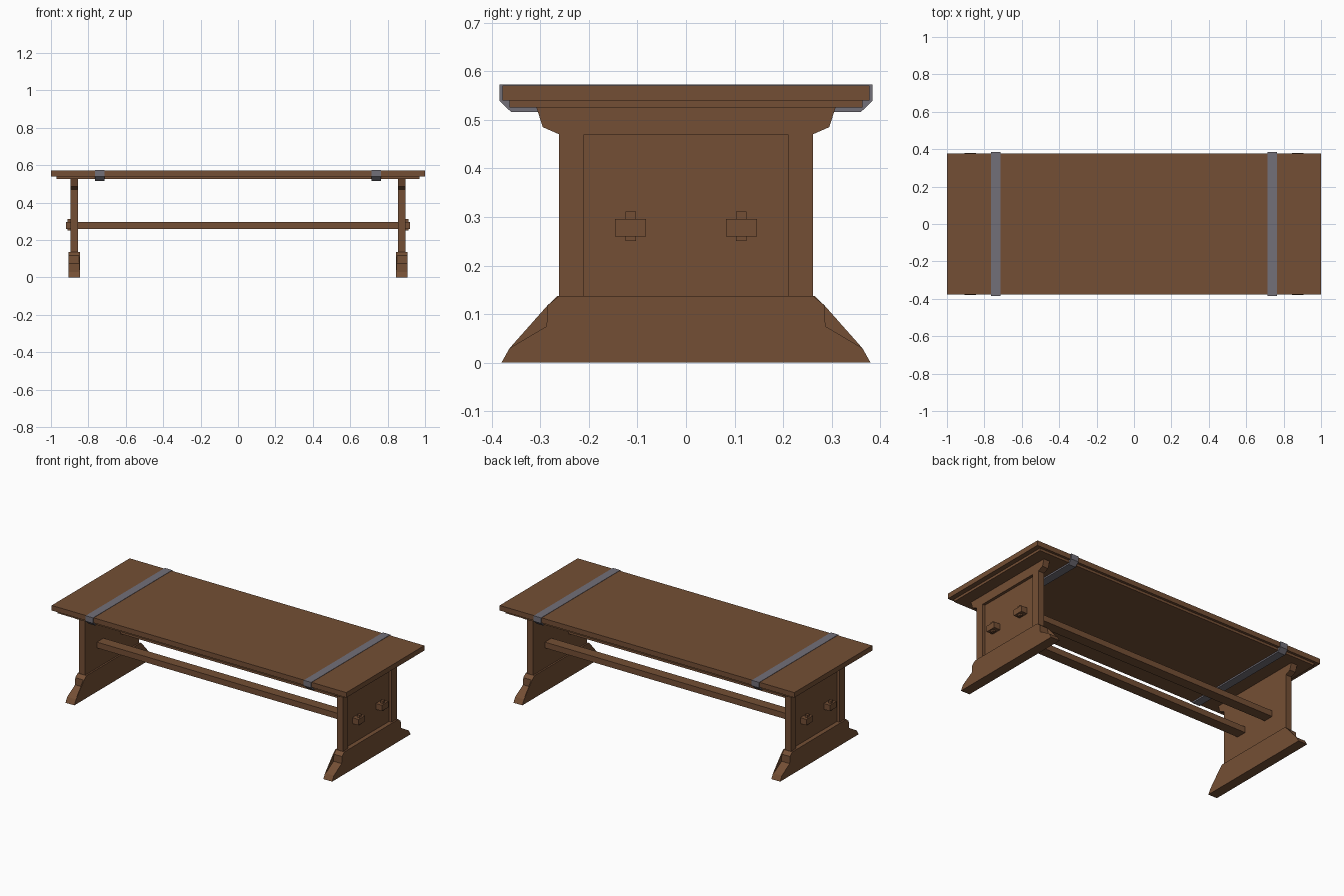
import bpy
import bmesh

cube = bpy.data.objects.get("Cube")
if cube:
    bpy.data.objects.remove(cube, do_unlink=True)


def material(name, color):
    m = bpy.data.materials.new(name)
    m.use_nodes = True
    m.diffuse_color = color
    m.node_tree.nodes["Principled BSDF"].inputs["Base Color"].default_value = color
    return m


WOOD = material("brown wood", (0.175, 0.078, 0.035, 1))
IRON = material("grey iron", (0.17, 0.16, 0.19, 1))


def prism(name, profile, x0, x1, mat=WOOD):
    """Extrude a (y, z) outline along x."""
    bm = bmesh.new()
    face = bm.faces.new([bm.verts.new((x0, y, z)) for y, z in profile])
    ext = bmesh.ops.extrude_face_region(bm, geom=[face])
    verts = [v for v in ext["geom"] if isinstance(v, bmesh.types.BMVert)]
    bmesh.ops.translate(bm, verts=verts, vec=(x1 - x0, 0, 0))
    bmesh.ops.recalc_face_normals(bm, faces=bm.faces)
    mesh = bpy.data.meshes.new(name)
    bm.to_mesh(mesh)
    bm.free()
    obj = bpy.data.objects.new(name, mesh)
    mesh.materials.append(mat)
    bpy.context.collection.objects.link(obj)
    return obj


def box(name, x0, x1, y0, y1, z0, z1, mat=WOOD):
    return prism(name, [(y0, z0), (y1, z0), (y1, z1), (y0, z1)], x0, x1, mat)


def mirrored(half):
    """Complete a right half outline, listed bottom to top."""
    return half + [(-y, z) for y, z in reversed(half)]


# Table top and the thinner slab under it
box("table_top", -1, 1, -0.378, 0.378, 0.54, 0.571)
box("under_slab", -0.97, 0.97, -0.363, 0.363, 0.525, 0.54)

# Outlines of the end supports
foot = mirrored([(0.38, 0), (0.363, 0.03), (0.287, 0.075),
                 (0.285, 0.118), (0.262, 0.137)])
foot_back = mirrored([(0.38, 0), (0.363, 0.03), (0.285, 0.118), (0.265, 0.137)])
header = mirrored([(0.261, 0.47), (0.295, 0.485), (0.308, 0.526)])
strap = mirrored([(0.36, 0.516), (0.384, 0.539), (0.384, 0.573)])

for s, side in ((1, "left"), (-1, "right")):
    # Foot with a solid inner plate
    prism(side + "_foot", foot, s * 0.85, s * 0.905)
    prism(side + "_foot_plate", foot_back, s * 0.845, s * 0.85)

    # Upright with a recessed outer panel
    box(side + "_panel", s * 0.855, s * 0.878, -0.21, 0.21, 0.137, 0.47)
    prism(side + "_header", header, s * 0.855, s * 0.895)
    for t, end in ((1, "back"), (-1, "front")):
        y0, y1 = sorted((t * 0.21, t * 0.261))
        box(f"{side}_{end}_stile", s * 0.855, s * 0.895, y0, y1, 0.137, 0.47)

        # Wedge that locks the stretcher end
        c = t * 0.114
        box(f"{side}_{end}_wedge", s * 0.895, s * 0.911,
            c - 0.011, c + 0.011, 0.25, 0.311)

    # Iron strap around the top
    prism(side + "_strap", strap, s * 0.715, s * 0.765, IRON)

# Long stretchers through both supports
for t, end in ((1, "back"), (-1, "front")):
    c = t * 0.114
    box(end + "_stretcher", -0.92, 0.92, c - 0.032, c + 0.032, 0.26, 0.296)
